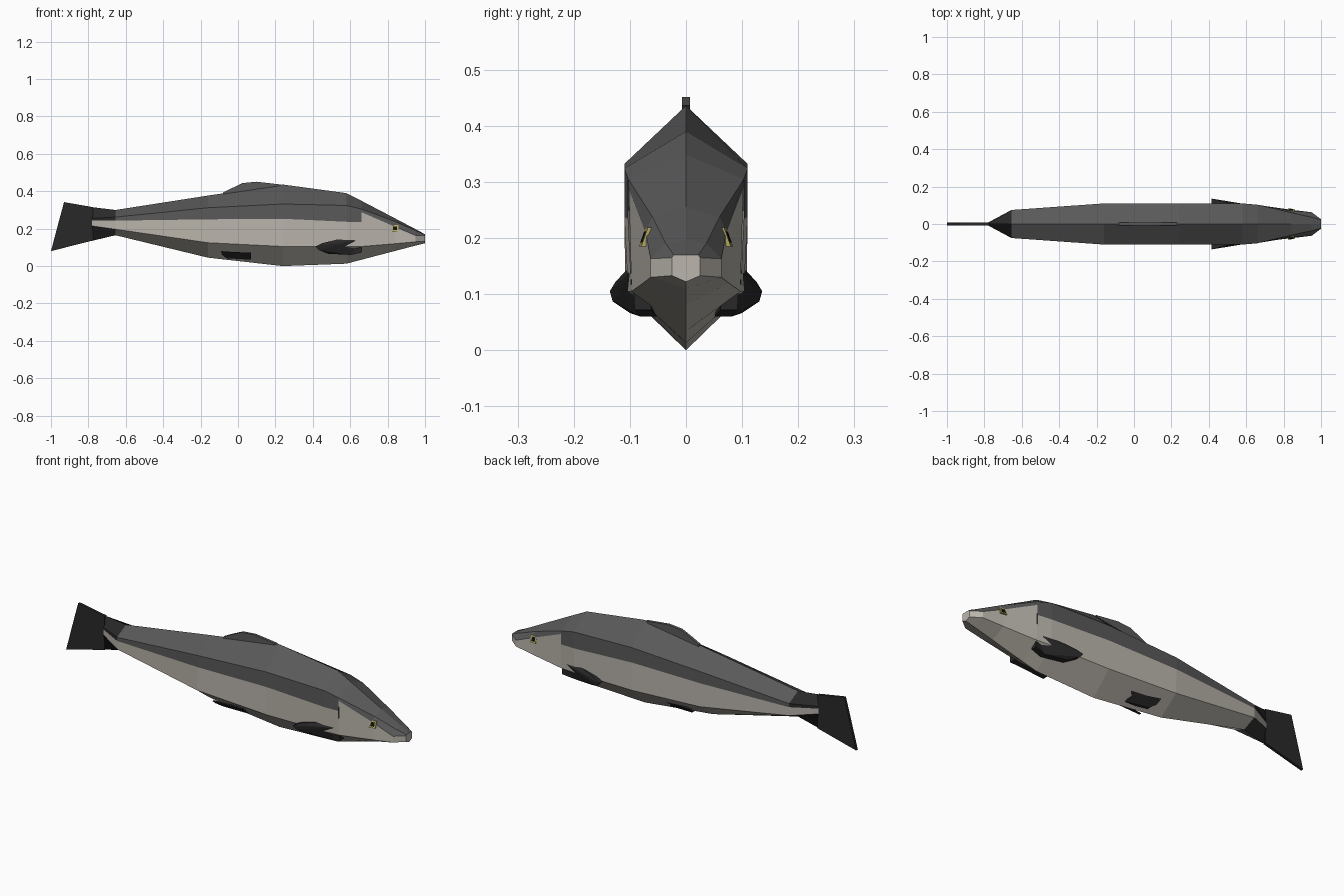
import bpy, bmesh

if "Cube" in bpy.data.objects:
    bpy.data.objects.remove(bpy.data.objects["Cube"])


def material(name, r, g, b):
    m = bpy.data.materials.new(name)
    m.diffuse_color = (r, g, b, 1)
    m.use_nodes = True
    m.node_tree.nodes["Principled BSDF"].inputs["Base Color"].default_value = m.diffuse_color
    return m


BACK = material("back_grey", 0.10, 0.10, 0.10)
SIDE = material("pale_side", 0.50, 0.47, 0.42)
FIN = material("fin_dark", 0.022, 0.022, 0.022)
YELLOW = material("eye_yellow", 0.45, 0.40, 0.12)
BLACK = material("pupil_black", 0.005, 0.005, 0.005)


def finish(bm, name, mats):
    bmesh.ops.recalc_face_normals(bm, faces=bm.faces)
    me = bpy.data.meshes.new(name)
    bm.to_mesh(me)
    bm.free()
    for m in mats:
        me.materials.append(m)
    ob = bpy.data.objects.new(name, me)
    bpy.context.collection.objects.link(ob)
    return ob


def loft(name, stations, dark_tail=False, cap=False):
    """Station: x, top z, (y, z) of upper / colour / lower line, keel z."""
    bm = bmesh.new()
    rings = []
    for x, top, yu, zu, ym, zm, yl, zl, keel in stations:
        half = [(yu, zu), (ym, zm), (yl, zl)]
        pts = [(0, top)] + half + [(0, keel)] + [(-y, z) for y, z in reversed(half)]
        rings.append([bm.verts.new((x, y, z)) for y, z in pts])
    for i, (a, b) in enumerate(zip(rings, rings[1:])):
        for k in range(8):
            n = (k + 1) % 8
            f = bm.faces.new((a[k], a[n], b[n], b[k]))
            f.material_index = 0 if k in (0, 1, 6, 7) else 1
            if dark_tail and i == 0 and k not in (2, 5):
                f.material_index = 2
    if cap:
        bm.faces.new(rings[-1]).material_index = 1
    return finish(bm, name, [BACK, SIDE, FIN])


def plate(name, outline, outer, thick, mat, mirror=False):
    """Extrude an x-z outline in y; outer(x, z) gives the outside surface."""
    bm = bmesh.new()
    out = [bm.verts.new((x, outer(x, z), z)) for x, z in outline]
    inn = [bm.verts.new((x, outer(x, z) - thick, z)) for x, z in outline]
    caps = [bm.faces.new(out), bm.faces.new(inn[::-1])]
    for i in range(len(out)):
        j = (i + 1) % len(out)
        bm.faces.new((out[i], inn[i], inn[j], out[j]))
    bmesh.ops.triangulate(bm, faces=caps)
    ob = finish(bm, name, [mat])
    if mirror:
        md = ob.modifiers.new("mirror", 'MIRROR')
        md.use_axis = (False, True, False)
        md.use_mirror_merge = False
    return ob


# Body, from tail root to gill line
loft("body", [
    (-.78, .315, .008, .255, .008, .243, .008, .215, .135),
    (-.655, .300, .075, .262, .075, .243, .072, .197, .165),
    (-.16, .377, .110, .312, .110, .250, .108, .125, .045),
    (.24, .436, .110, .332, .110, .253, .108, .105, .000),
    (.58, .390, .110, .324, .110, .237, .103, .105, .013),
    (.66, .349, .103, .305, .103, .235, .097, .105, .034),
], dark_tail=True)

# Head, with the pale cheek rising higher than the body stripe
loft("head", [
    (.66, .349, .103, .305, .102, .288, .097, .105, .034),
    (.84, .255, .060, .238, .072, .210, .076, .120, .081),
    (.95, .197, .036, .190, .063, .163, .063, .130, .110),
    (1.0, .170, .022, .170, .025, .165, .025, .133, .122),
], cap=True)

# Tail fin
plate("tail_fin", [(-.775, .315), (-.93, .342), (-.955, .25), (-1, .08), (-.775, .137)],
      lambda x, z: .007, .014, FIN)

# Dorsal fin
plate("dorsal_fin", [(-.08, .38), (-.08, .393), (-.03, .418), (.025, .444), (.1, .451),
                     (.23, .436), (.2, .41)],
      lambda x, z: .007, .014, BACK)

# Pectoral fins, flaring outwards to the rear
plate("pectoral_fin", [(.66, .142), (.53, .142), (.45, .122), (.415, .105), (.43, .087),
                       (.48, .066), (.60, .060), (.66, .072)],
      lambda x, z: .115 + (.66 - x) * .085 - max(0, .09 - z) * 1.3 - max(0, z - .11) * .6,
      .03, FIN, mirror=True)

# Pelvic fins lying on the belly, with a notched rear edge
plate("pelvic_fin", [(.07, .072), (-.02, .075), (-.09, .08), (-.04, .064), (-.085, .06),
                     (-.035, .052), (-.06, .042), (.07, .034)],
      lambda x, z: (z - .026) * 1.15 + .013 + max(0, -x) * .12, .014, FIN, mirror=True)


# Eyes: yellow square with a dark pupil, following the slope of the cheek
def eye_surface(x, z):
    return .0765 - (x - .84) * .12 - (z - .20) * .35


def square(r):
    return [(.84 - r, .202 - r), (.84 + r, .202 - r), (.84 + r, .202 + r), (.84 - r, .202 + r)]


plate("eye", square(.017), eye_surface, .02, YELLOW, mirror=True)
plate("pupil", square(.010), lambda x, z: eye_surface(x, z) + .001, .01, BLACK, mirror=True)
